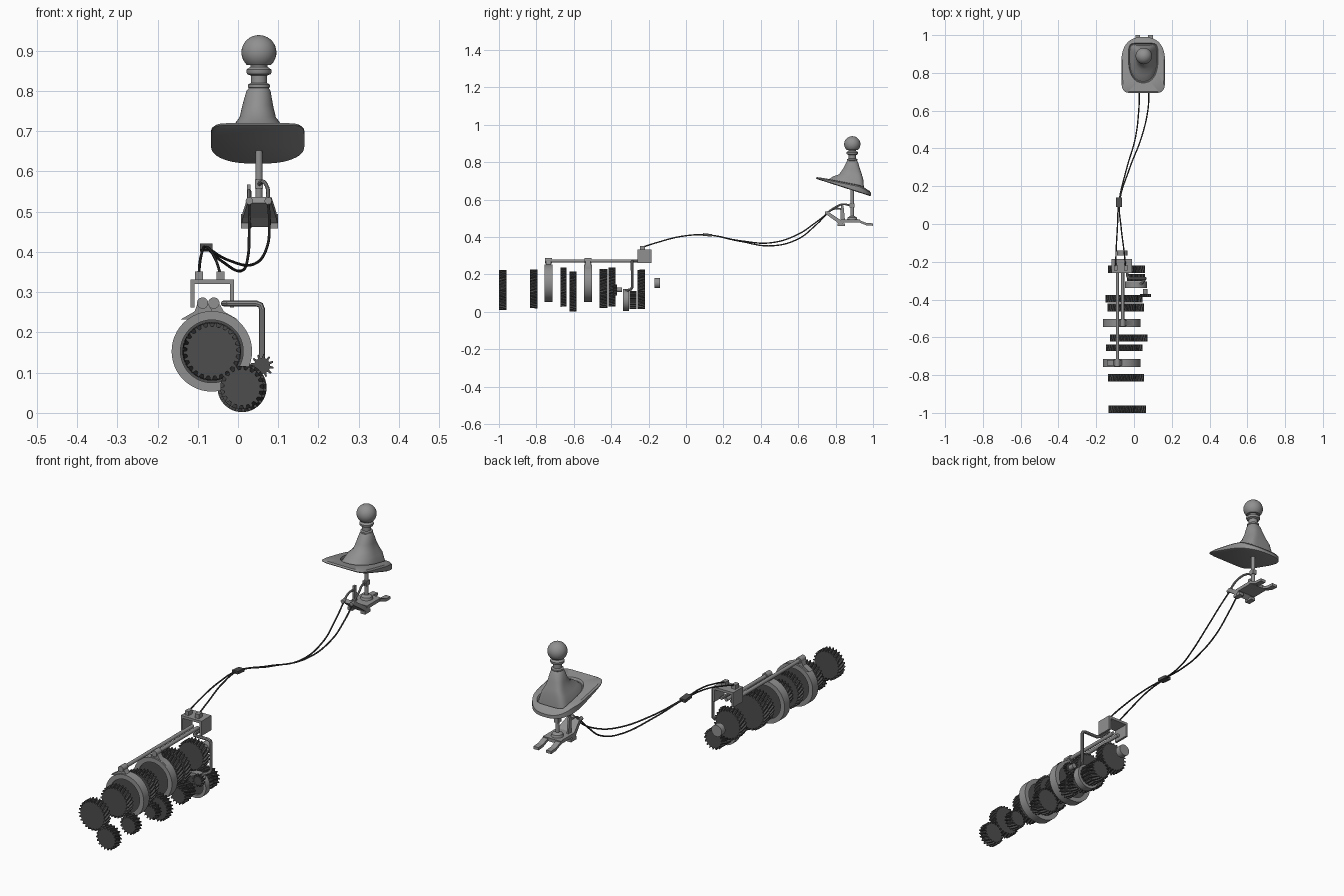
import bpy, bmesh, math
from mathutils import Vector

if "Cube" in bpy.data.objects:
    bpy.data.objects.remove(bpy.data.objects["Cube"])

def material(name, v):
    m = bpy.data.materials.new(name)
    m.diffuse_color = (v, v, v, 1)
    m.use_nodes = True
    m.node_tree.nodes["Principled BSDF"].inputs["Base Color"].default_value = m.diffuse_color
    return m

GREY = material("mid grey metal", 0.28)
DARK = material("dark gear steel", 0.075)
BLACK = material("black cable", 0.05)

def finish(name, bm, mat, smooth=True):
    bmesh.ops.recalc_face_normals(bm, faces=bm.faces)
    me = bpy.data.meshes.new(name)
    bm.to_mesh(me)
    bm.free()
    ob = bpy.data.objects.new(name, me)
    bpy.context.collection.objects.link(ob)
    me.materials.append(mat)
    if smooth:
        bpy.ops.object.select_all(action='DESELECT')
        ob.select_set(True)
        bpy.context.view_layer.objects.active = ob
        bpy.ops.object.shade_smooth_by_angle(angle=math.radians(35))
    return ob

def loft(name, loops, mat, caps=True, closed=False, smooth=True):
    """Skin a list of point loops that share one point count."""
    bm = bmesh.new()
    rows = [[bm.verts.new(p) for p in lp] for lp in loops]
    n = len(rows[0])
    pairs = list(zip(rows, rows[1:])) + ([(rows[-1], rows[0])] if closed else [])
    for a, b in pairs:
        for i in range(n):
            j = (i + 1) % n
            bm.faces.new((a[i], a[j], b[j], b[i]))
    if caps and not closed:
        bm.faces.new(rows[0])
        bm.faces.new(rows[-1])
    return finish(name, bm, mat, smooth)

def circle_y(cx, cz, y, r, n=48):
    return [(cx + r * math.cos(2 * math.pi * i / n), y, cz + r * math.sin(2 * math.pi * i / n)) for i in range(n)]

def circle_z(cx, cy, z, r, n=32):
    return [(cx + r * math.cos(2 * math.pi * i / n), cy + r * math.sin(2 * math.pi * i / n), z) for i in range(n)]

def box(name, x0, x1, y0, y1, z0, z1, mat=GREY):
    q = lambda z: [(x0, y0, z), (x1, y0, z), (x1, y1, z), (x0, y1, z)]
    return loft(name, [q(z0), q(z1)], mat, smooth=False)

def cyl_y(name, cx, cz, y0, y1, r, mat=GREY, n=32):
    return loft(name, [circle_y(cx, cz, y0, r, n), circle_y(cx, cz, y1, r, n)], mat)

def ring_y(name, cx, cz, y0, y1, ro, ri, mat=GREY):
    return loft(name, [circle_y(cx, cz, y, r) for y, r in ((y0, ro), (y1, ro), (y1, ri), (y0, ri))], mat, closed=True)

def gear(name, cx, cz, y0, y1, r, helix=0.35):
    """Helical gear along y; helix sets the tooth slant."""
    n = max(12, round(2 * math.pi * r / 0.0178))
    loops = []
    for k in range(4):
        t, lp = k / 3, []
        for i in range(n):
            for f, rad in ((0, r - .009), (.38, r - .009), (.55, r), (.82, r)):
                a = 2 * math.pi * (i + f) / n + helix * t * (y1 - y0) / r
                lp.append((cx + rad * math.cos(a), y0 + t * (y1 - y0), cz + rad * math.sin(a)))
        loops.append(lp)
    return loft(name, loops, DARK, smooth=False)

def tube(name, pts, r, mat, smooth_path=True):
    cu = bpy.data.curves.new(name, 'CURVE')
    cu.dimensions = '3D'
    cu.bevel_depth, cu.bevel_resolution, cu.use_fill_caps = r, 2, True
    if smooth_path:
        sp = cu.splines.new('BEZIER')
        sp.bezier_points.add(len(pts) - 1)
        for b, p in zip(sp.bezier_points, pts):
            b.co = p
            b.handle_left_type = b.handle_right_type = 'AUTO'
    else:
        sp = cu.splines.new('POLY')
        sp.points.add(len(pts) - 1)
        for b, p in zip(sp.points, pts):
            b.co = (*p, 1)
    ob = bpy.data.objects.new(name, cu)
    bpy.context.collection.objects.link(ob)
    cu.materials.append(mat)
    bpy.ops.object.select_all(action='DESELECT')
    ob.select_set(True)
    bpy.context.view_layer.objects.active = ob
    bpy.ops.object.convert(target='MESH')
    bpy.ops.object.shade_smooth_by_angle(angle=math.radians(40))

# gear pairs: y range, main radius, counter radius
MX, MZ, CX, CZ = -.065, .153, .01, .063
pairs = [(-1, -.96, .071, .054), (-.835, -.795, .073, .044), (-.672, -.638, .084, .036),
         (-.622, -.585, .062, .061), (-.463, -.42, .076, .043), (-.415, -.377, .085, .035),
         (-.26, -.22, .072, .049)]
for i, (y0, y1, rm, rc) in enumerate(pairs):
    gear(f"main_gear_{i+1}", MX, MZ, y0, y1, rm)
    gear(f"counter_gear_{i+1}", CX, CZ, y0, y1, rc, -.35)
gear("reverse_gear", CX, CZ, -.302, -.265, .048, 0)
gear("idler_gear", .06, .117, -.387, -.37, .029, 0)
cyl_y("idler_hub", .06, .117, -.37, -.343, .012)
cyl_y("output_stub", -.062, MZ, -.168, -.14, .027)

# sliding sleeves with forks and rods
for i, (y, rx) in enumerate(((-.735, -.088), (-.524, -.06))):
    ring_y(f"sleeve_ring_{i+1}", MX, MZ, y - .021, y + .021, .1, .078)
    cyl_y(f"sleeve_hub_{i+1}", MX, MZ, y - .014, y + .014, .0785, DARK)
    fork = [(rx - .055, .232), (rx - .02, .252), (rx - .011, .276), (rx + .011, .276), (rx + .025, .252), (rx + .06, .232)]
    loft(f"fork_{i+1}", [[(x, yy, z) for x, z in fork] for yy in (y - .014, y + .014)], GREY)
    cyl_y(f"fork_collar_{i+1}", rx, .273, y - .019, y + .019, .014)
    cyl_y(f"shift_rod_{i+1}", rx, .272, y - .01, -.215, .0085, n=16)
ring_y("reverse_sleeve", CX, CZ, -.338, -.305, .058, .043)
cyl_y("reverse_sleeve_hub", CX, CZ, -.33, -.312, .0435, DARK)
tube("reverse_rod", [(-.035, -.215, .272), (-.035, -.275, .272), (-.025, -.288, .272), (.045, -.288, .272),
     (.056, -.288, .268), (.06, -.288, .257), (.06, -.288, .13), (.055, -.295, .12), (.035, -.32, .114)], .0075, GREY, False)

# selector housing, open underneath
box("selector_top", -.118, -.01, -.26, -.185, .32, .332)
box("selector_left_wall", -.118, -.108, -.26, -.185, .262, .32)
box("selector_right_wall", -.02, -.01, -.26, -.185, .262, .32)
for x in (-.097, -.044):
    box("cable_mount", x - .01, x + .01, -.245, -.218, .332, .352)

# cables and their clamp
tube("cable_left", [(-.097, -.235, .345), (-.095, -.15, .372), (-.088, -.02, .404), (-.08, .115, .411),
     (-.04, .29, .377), (.008, .46, .353), (.025, .6, .39), (.028, .69, .46), (.028, .755, .525)], .0035, BLACK)
tube("cable_right", [(-.044, -.235, .345), (-.052, -.15, .372), (-.068, -.02, .404), (-.076, .115, .411),
     (-.025, .29, .38), (.04, .46, .37), (.073, .6, .415), (.078, .69, .475), (.075, .755, .525)], .0035, BLACK)
loft("cable_clamp", [[(x, y, .411 + dz - .1 * (y - .115)) for x, y in
     ((-.094, .09), (-.064, .09), (-.064, .14), (-.094, .14))] for dz in (-.007, .007)], DARK, smooth=False)

# shifter knob and neck
SX, SY = .052, .889
neck = [(.48, .009), (.65, .009), (.81, .009), (.812, .02), (.838, .02), (.842, .029), (.846, .031), (.853, .031), (.857, .026), (.86, .021), (.865, .021)]
ball = [(.896 + .043 * math.sin(a), .0435 * math.cos(a)) for a in [math.radians(-46 + 134 * i / 14) for i in range(15)]]
loft("shift_lever_and_knob", [circle_z(SX, SY, z, r) for z, r in neck + ball], GREY)
loft("boot_collar", [circle_z(SX, SY, z, r) for z, r in ((.806, .022), (.809, .027), (.816, .027), (.82, .02))], GREY)

def outline(hw, yf, yb, yc, nf, nb, zf, n=64):
    """Closed outline, with separate squareness for front and back."""
    out = []
    for i in range(n):
        a = 2 * math.pi * i / n
        c, s = math.cos(a), math.sin(a)
        e = 2 / (nf if s < 0 else nb)
        y = yc + math.copysign(abs(s) ** e, s) * ((yc - yf) if s < 0 else (yb - yc))
        out.append((.049 + hw * math.copysign(abs(c) ** e, c), y, zf(y)))
    return out

low = lambda y: .712 - .32 * (y - .693)
top = lambda y: .722 - .2 * (y - .693) - max(0, y - .93) * .35
# tilted surround plate
loft("boot_surround", [
    outline(.11, .70, .982, .85, 7, 2.5, low),
    outline(.116, .693, .99, .85, 7, 2.5, lambda y: low(y) + .004),
    outline(.116, .693, .99, .85, 7, 2.5, lambda y: top(y) - .006),
    outline(.109, .701, .981, .85, 7, 2.5, top),
    outline(.078, .747, .958, .87, 2.3, 6, lambda y: top(y) + .002),
    outline(.074, .752, .954, .87, 2.3, 6, lambda y: top(y) - .008)], GREY)
# boot
loft("shifter_boot", [
    outline(.072, .755, .952, .87, 2.3, 6, lambda y: top(y) - .008),
    outline(.06, .785, .948, .875, 2.2, 5, lambda y: .715 - .1 * (y - .87)),
    outline(.045, .818, .94, .885, 2.1, 4, lambda y: .735),
    outline(.038, .84, .93, .888, 2, 3, lambda y: .765),
    [(x + .002, y, z) for x, y, z in outline(.03, .857, .92, .889, 2, 2.2, lambda y: .8)],
    [(x + .003, y, z) for x, y, z in outline(.023, .866, .912, .889, 2, 2, lambda y: .81)]], GREY)

# shifter base bracket
box("base_plate", .008, .099, .825, .93, .478, .494)
loft("base_front_panel", [
    [(.007, .825, .462), (.1, .825, .462), (.1, .845, .478), (.007, .845, .478)],
    [(.012, .8, .485), (.095, .8, .485), (.095, .812, .5), (.012, .812, .5)],
    [(.024, .748, .522), (.083, .748, .522), (.083, .757, .537), (.024, .757, .537)]], GREY, smooth=False)
for x in (.02, .087):
    loft("base_rear_leg", [[(x + dx, y, z + dz) for dx, dz in ((-.013, 0), (.013, 0), (.013, .013), (-.013, .013))]
         for y, z in ((.92, .48), (.965, .462), (1.0, .46))], GREY, smooth=False)
    box("base_front_foot", x - .012, x + .012, .81, .85, .458, .472)
loft("lever_pivot", [circle_z(SX, SY, z, r) for z, r in ((.492, .028), (.505, .024), (.512, .012))], GREY)

# cable end linkage
box("lever_collar", .042, .062, .874, .9, .558, .58)
for x in (.028, .075):
    cyl_y("cable_socket", x, .527, .742, .768, .009, n=16)
tube("link_rod_shift", [(.075, .755, .53), (.073, .8, .56), (.062, .84, .575), (.052, .88, .568)], .005, GREY)
tube("link_rod_select", [(.028, .755, .53), (.028, .79, .55), (.027, .835, .55)], .005, GREY)
loft("select_crank", [[(x, .825, .49), (x, .85, .49), (x, .842, .568), (x, .828, .568)] for x in (.022, .031)], GREY, smooth=False)
